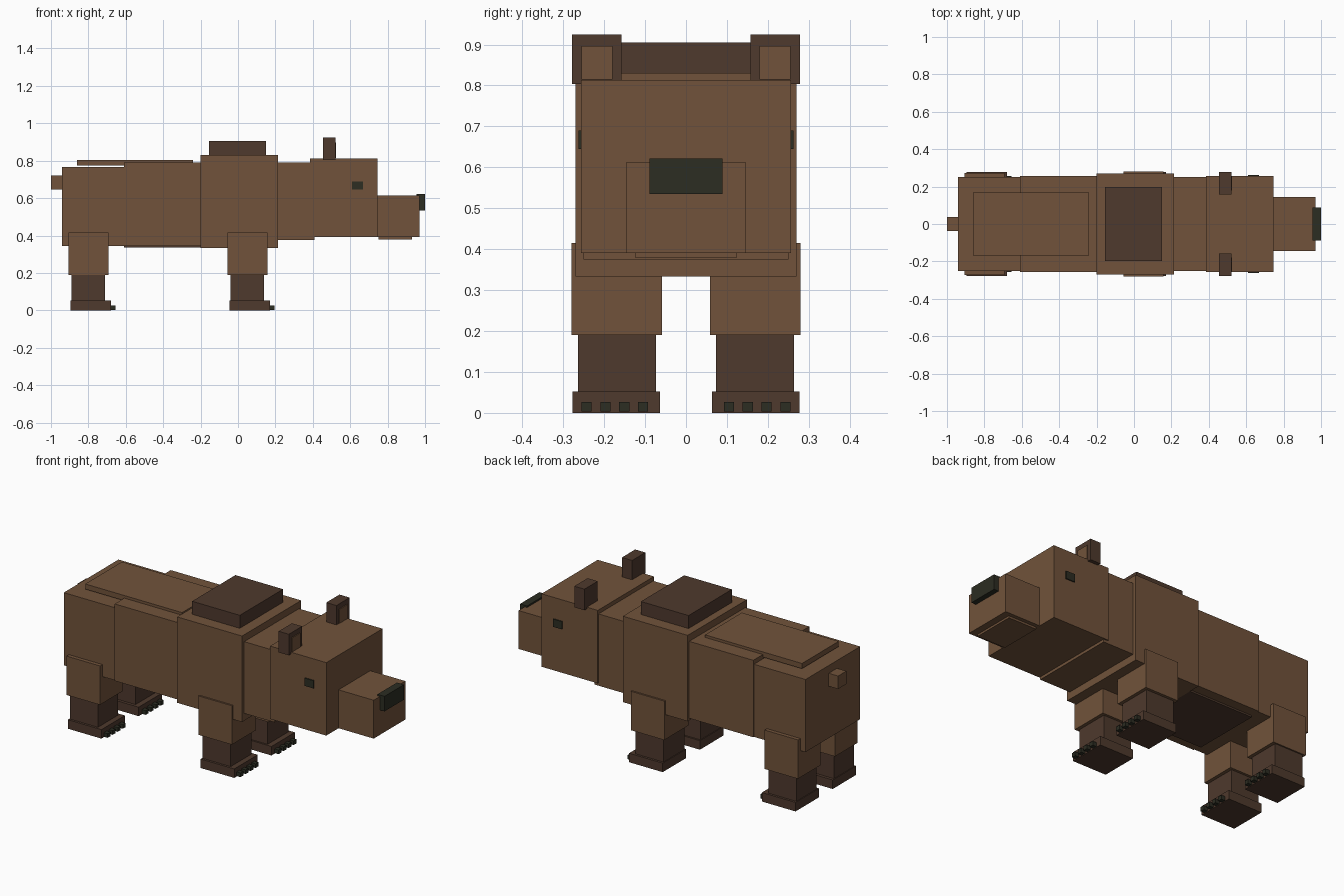
import bpy

if "Cube" in bpy.data.objects:
    bpy.data.objects.remove(bpy.data.objects["Cube"])

def colour(name, rgb):
    m = bpy.data.materials.new(name)
    m.diffuse_color = (*rgb, 1)
    m.use_nodes = True
    m.node_tree.nodes["Principled BSDF"].inputs["Base Color"].default_value = m.diffuse_color
    return m

FUR = colour("brown fur", (0.165, 0.086, 0.043))
DARK = colour("dark brown fur", (0.077, 0.041, 0.026))
BLACK = colour("black", (0.025, 0.026, 0.016))

def box(name, x, y, z, mat):
    """Box from (min, max) pairs on each axis."""
    bpy.ops.mesh.primitive_cube_add(size=1, location=[(a + b) / 2 for a, b in (x, y, z)])
    o = bpy.context.object
    o.name = name
    o.scale = [b - a for a, b in (x, y, z)]
    bpy.ops.object.transform_apply(location=True, rotation=False, scale=True)
    o.data.materials.append(mat)
    return o

def centred(name, x, half, z, mat):
    return box(name, x, (-half, half), z, mat)

def pair(name, x, y, z, mat):
    """The same box on the left and right sides."""
    box(name + "_left", x, y, z, mat)
    box(name + "_right", x, (-y[1], -y[0]), z, mat)

# Body, from rear to front
centred("tail", (-1.0, -0.93), 0.038, (0.645, 0.72), FUR)
centred("rump", (-0.94, -0.60), 0.25, (0.345, 0.765), FUR)
centred("torso", (-0.61, -0.19), 0.256, (0.345, 0.79), FUR)
centred("belly", (-0.61, -0.19), 0.20, (0.335, 0.36), DARK)
centred("shoulders", (-0.20, 0.215), 0.27, (0.333, 0.83), FUR)
centred("back_plate", (-0.86, -0.24), 0.168, (0.775, 0.805), FUR)
centred("hump", (-0.155, 0.15), 0.198, (0.82, 0.905), DARK)

# Head
centred("neck", (0.20, 0.41), 0.25, (0.375, 0.79), FUR)
centred("head", (0.385, 0.745), 0.257, (0.391, 0.813), FUR)
centred("snout", (0.74, 0.97), 0.145, (0.391, 0.613), FUR)
centred("jaw", (0.75, 0.93), 0.123, (0.379, 0.40), FUR)
centred("nose", (0.955, 1.0), 0.089, (0.535, 0.622), BLACK)
pair("eye", (0.61, 0.667), (0.254, 0.263), (0.645, 0.69), BLACK)
pair("ear", (0.455, 0.52), (0.157, 0.278), (0.803, 0.925), DARK)
pair("inner_ear", (0.518, 0.525), (0.179, 0.255), (0.815, 0.896), FUR)

# Legs, measured from the rear edge of each foot
for end, x0, y0, y1 in (("rear", -0.895, 0.066, 0.272), ("front", -0.045, 0.059, 0.28)):
    pair(end + "_thigh", (x0 - 0.012, x0 + 0.202), (y0, y1), (0.19, 0.415), FUR)
    pair(end + "_shin", (x0 + 0.004, x0 + 0.183), (y0 + 0.014, 0.264), (0.04, 0.20), DARK)
    pair(end + "_foot", (x0, x0 + 0.215), (0.063, 0.277), (0.0, 0.052), DARK)
    for i in range(4):
        y = 0.105 + 0.046 * i
        pair(f"{end}_claw_{i + 1}", (x0 + 0.20, x0 + 0.24), (y - 0.0125, y + 0.0125),
             (0.003, 0.027), BLACK)
